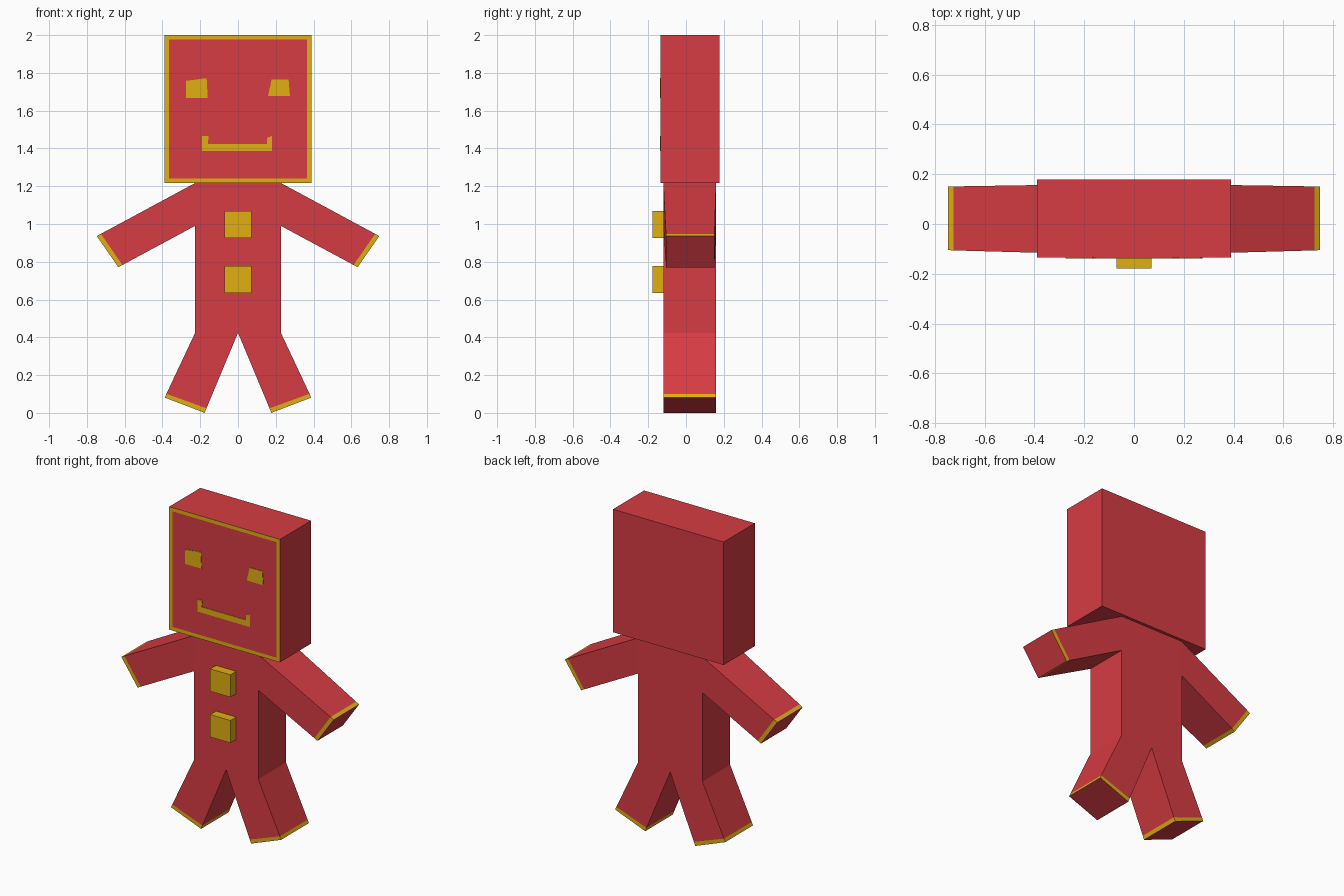
import bpy, bmesh

if "Cube" in bpy.data.objects:
    bpy.data.objects.remove(bpy.data.objects["Cube"])


def material(name, rgb):
    m = bpy.data.materials.new(name)
    m.diffuse_color = (*rgb, 1)
    m.use_nodes = True
    m.node_tree.nodes["Principled BSDF"].inputs["Base Color"].default_value = m.diffuse_color
    return m


RED = material("red", (0.672, 0.045, 0.056))
GOLD = material("gold", (0.760, 0.429, 0.006))
FRONT, BACK = -0.12, 0.159      # body depth
FACE = -0.135                   # front of the head


def finish(name, bm, mats):
    bmesh.ops.recalc_face_normals(bm, faces=bm.faces)
    mesh = bpy.data.meshes.new(name)
    bm.to_mesh(mesh)
    bm.free()
    for m in mats:
        mesh.materials.append(m)
    ob = bpy.data.objects.new(name, mesh)
    bpy.context.collection.objects.link(ob)
    return ob


def slab(name, outline, y0, y1, mat):
    """Front outline (x, z) extruded from y0 to y1."""
    bm = bmesh.new()
    face = bm.faces.new([bm.verts.new((x, y0, z)) for x, z in outline])
    ext = bmesh.ops.extrude_face_region(bm, geom=[face], use_keep_orig=True)
    for g in ext["geom"]:
        if isinstance(g, bmesh.types.BMVert):
            g.co.y = y1
    return finish(name, bm, [mat])


def rect(x0, x1, z0, z1):
    return [(x0, z0), (x1, z0), (x1, z1), (x0, z1)]


def limb(name, side, sections):
    """Loft through (outer xz, inner xz, y0, y1); the last segment is the gold cuff."""
    bm = bmesh.new()
    rings = []
    for (ax, az), (bx, bz), y0, y1 in sections:
        rings.append([bm.verts.new(p) for p in (
            (side * ax, y0, az), (side * ax, y1, az),
            (side * bx, y1, bz), (side * bx, y0, bz))])
    for i, (r, s) in enumerate(zip(rings, rings[1:])):
        for k in range(4):
            n = (k + 1) % 4
            f = bm.faces.new((r[k], r[n], s[n], s[k]))
            f.material_index = int(i == len(rings) - 2)
    bm.faces.new(rings[0])
    bm.faces.new(rings[-1])
    return finish(name, bm, [RED, GOLD])


# Head with a gold border inset on its front
bm = bmesh.new()
bmesh.ops.create_cube(bm, size=1)
for v in bm.verts:
    v.co.x *= 0.78
    v.co.y = FACE if v.co.y < 0 else 0.178
    v.co.z = 1.217 if v.co.z < 0 else 2.0
bm.normal_update()
front = [f for f in bm.faces if f.normal.y < -0.9]
border = bmesh.ops.inset_region(bm, faces=front, thickness=0.034)["faces"]
for f in border:
    f.material_index = 1
finish("head", bm, [RED, GOLD])

# Eyes and mouth as thin plates
plate = (FACE - 0.003, FACE + 0.002)
slab("left_eye", [(-0.275, 1.667), (-0.16, 1.667), (-0.166, 1.772), (-0.275, 1.758)], *plate, GOLD)
slab("right_eye", [(0.159, 1.678), (0.275, 1.678), (0.268, 1.765), (0.178, 1.765)], *plate, GOLD)
slab("mouth", [(-0.19, 1.387), (0.18, 1.387), (0.18, 1.467), (0.153, 1.455),
               (0.153, 1.424), (-0.16, 1.424), (-0.155, 1.465), (-0.19, 1.465)], *plate, GOLD)

# Torso and buttons
slab("torso", rect(-0.227, 0.227, 0.424, 1.217), FRONT, BACK, RED)
for name, z in (("lower_button", 0.635), ("upper_button", 0.926)):
    slab(name, rect(-0.071, 0.071, z, z + 0.143), -0.178, FRONT, GOLD)

# Arms and legs, each ending in a gold cuff
for word, s in (("left", -1), ("right", 1)):
    limb(word + "_arm", s, [
        ((0.227, 1.217), (0.227, 0.99), FRONT, BACK),
        ((0.726, 0.948), (0.612, 0.783), -0.106, 0.151),
        ((0.748, 0.936), (0.633, 0.771), -0.105, 0.150)])
    limb(word + "_leg", s, [
        ((0.227, 0.424), (0.0, 0.424), FRONT, BACK),
        ((0.379, 0.101), (0.167, 0.024), FRONT, BACK),
        ((0.388, 0.081), (0.176, 0.0), FRONT, BACK)])
